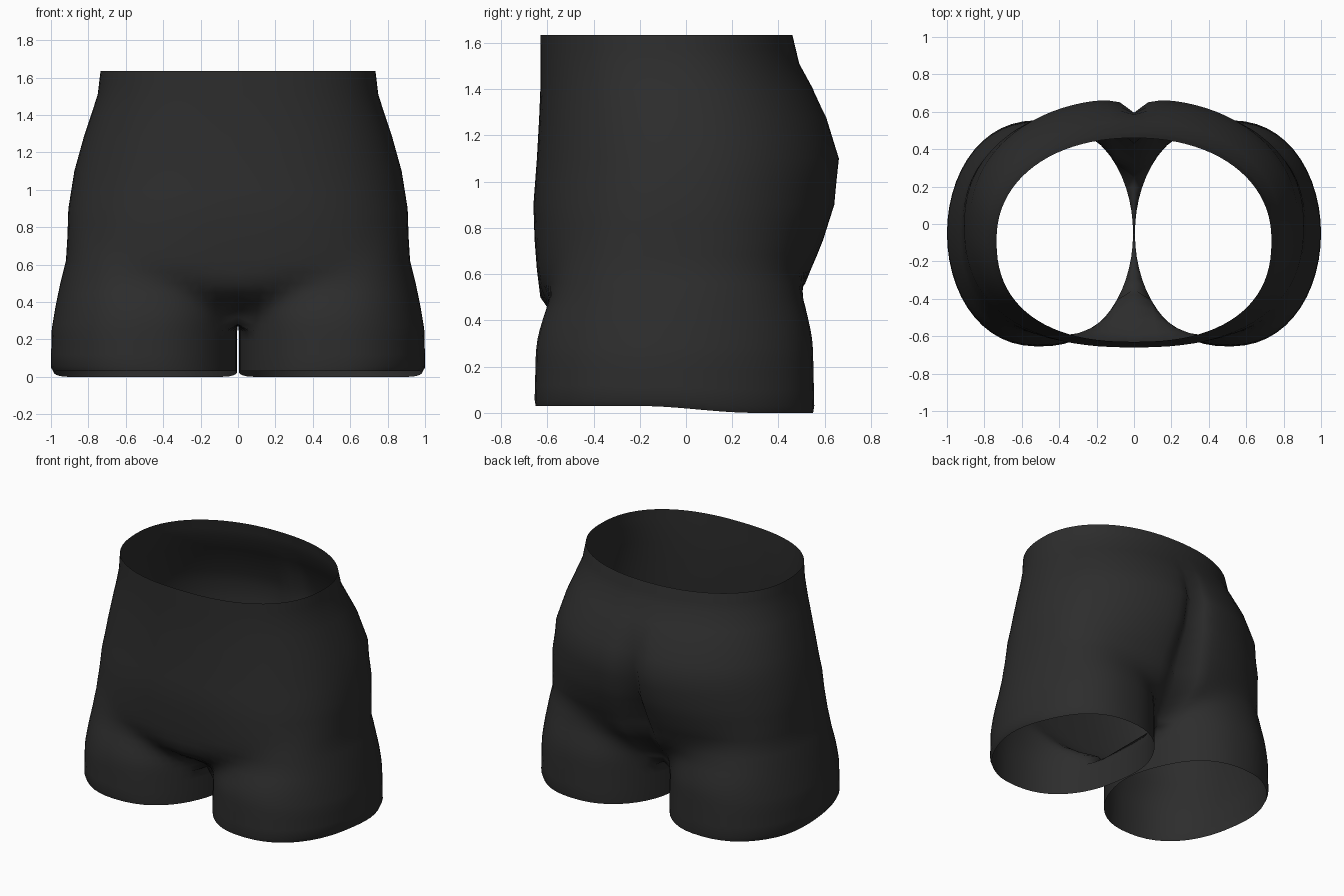
import bpy, bmesh, math

cube = bpy.data.objects.get("Cube")
if cube:
    bpy.data.objects.remove(cube, do_unlink=True)

# Body profile: height, half width, front y, back y, seat crease depth
PROFILE = [
    (1.635, .735, -.63, .46, 0), (1.51, .75, -.63, .49, 0), (1.4, .785, -.63, .55, .0),
    (1.28, .825, -.635, .615, .03), (1.1, .875, -.645, .675, .08), (.9, .907, -.66, .655, .11),
    (.75, .912, -.655, .605, .13), (.62, .92, -.645, .55, .12), (.5, .95, -.63, .54, .1),
    (.38, .975, -.64, .545, .04), (.25, .997, -.65, .55, 0), (.03, 1, -.655, .555, 0),
    (0, .985, -.65, .55, 0)]
HEIGHTS = [1.635, 1.57, 1.51, 1.4, 1.28, 1.19, 1.1, 1.0, .9, .82, .75, .68, .62, .56,
           .5, .45, .4, .36, .32, .28, .24, .18, .1, .03, 0]
CROTCH = .28
OUTER, INNER = 44, 10
PHI = math.radians(30)


def sample(z):
    for a, b in zip(PROFILE, PROFILE[1:]):
        if z >= b[0]:
            t = (a[0] - z) / (a[0] - b[0])
            return [p + (q - p) * t for p, q in zip(a, b)][1:]


def smooth(t):
    t = min(1, max(0, t))
    return t * t * (3 - 2 * t)


def mix(a, b, t):
    return a + (b - a) * t


def power(v, e):
    return math.copysign(abs(v) ** e, v)


def leg_point(phi, w, front, back):
    x = (w + .005) / 2 - (w - .005) / 2 * power(math.cos(phi), .88)
    return x, (front + back) / 2 - (back - front) / 2 * math.sin(phi)


def outer_point(i, z):
    # Blend from the squarish half ring of the torso to the round leg
    w, front, back, crease = sample(z)
    u = i / OUTER
    a = math.pi * u
    e = mix(.76, .84 if u < .5 else .93, smooth((z - .55) / .5))
    tx = w * power(math.sin(a), e)
    ty = (front + back) / 2 - (back - front) / 2 * power(math.cos(a), e)
    if u > .5:
        ty -= crease * math.exp(-tx / .06)
    lx, ly = leg_point(PHI + (2 * math.pi - 2 * PHI) * u, w, front, back)
    top = mix(.5, .6, u) + .3 * math.sin(a)
    k = smooth((top - z) / (top - CROTCH))
    x, y = mix(tx, lx, k), mix(ty, ly, k)
    if z >= CROTCH and i in (0, OUTER):
        x = 0
    return x, y


def inner_point(j, z):
    # Inner thigh wall, closing on the centre line at the crotch
    w, front, back, crease = sample(z)
    x, y = leg_point(-PHI + 2 * PHI * j / INNER, w, front, back)
    return (0 if z >= CROTCH else x), y


def hem_height(y, z):
    return z + .03 * smooth((.3 - y) / .5) * max(0, 1 - z / .25)


bm = bmesh.new()
rows = []
for z in HEIGHTS:
    points = [outer_point(i, z) for i in range(OUTER + 1)]
    if z <= CROTCH:
        points += [inner_point(j, z) for j in range(1, INNER)]
    rows.append([bm.verts.new((x, y, hem_height(y, z))) for x, y in points])

for upper, lower in zip(rows, rows[1:]):
    closed = len(upper) > OUTER + 1
    count = len(upper) if closed else OUTER
    for i in range(count):
        n = (i + 1) % len(upper)
        bm.faces.new((upper[i], lower[i], lower[n], upper[n]))
bmesh.ops.recalc_face_normals(bm, faces=bm.faces)
# Keep the outside facing out
side = max(bm.faces, key=lambda f: f.calc_center_median().x)
if side.normal.x < 0:
    bmesh.ops.reverse_faces(bm, faces=bm.faces)

mesh = bpy.data.meshes.new("shorts")
bm.to_mesh(mesh)
bm.free()
shorts = bpy.data.objects.new("shorts", mesh)
bpy.context.collection.objects.link(shorts)

# Other half
mirror = shorts.modifiers.new("mirror", "MIRROR")
mirror.use_axis = (True, False, False)
mirror.use_mirror_merge = True
mirror.merge_threshold = .001

# Dark fabric
fabric = bpy.data.materials.new("charcoal fabric")
fabric.use_nodes = True
color = (.026, .026, .026, 1)
fabric.diffuse_color = color
shader = fabric.node_tree.nodes["Principled BSDF"]
shader.inputs["Base Color"].default_value = color
shader.inputs["Roughness"].default_value = .9
mesh.materials.append(fabric)

bpy.context.view_layer.objects.active = shorts
shorts.select_set(True)
bpy.ops.object.shade_smooth_by_angle(angle=math.radians(60))
